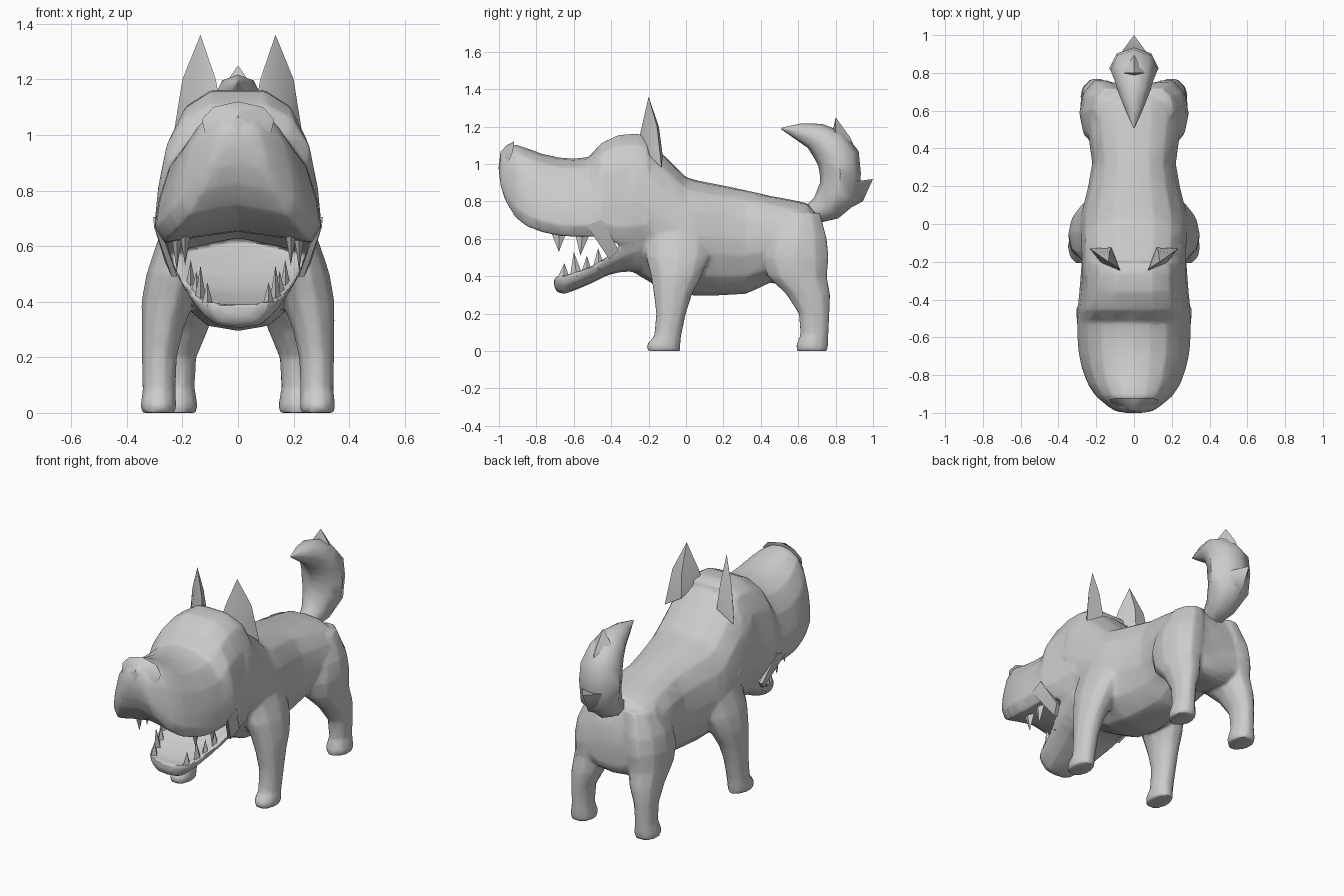
import bpy, bmesh, math

if "Cube" in bpy.data.objects:
    bpy.data.objects.remove(bpy.data.objects["Cube"])

grey = bpy.data.materials.new("plain grey")
grey.diffuse_color = (0.6, 0.6, 0.6, 1)
grey.use_nodes = True
grey.node_tree.nodes["Principled BSDF"].inputs["Base Color"].default_value = grey.diffuse_color


def select(objs):
    bpy.ops.object.select_all(action='DESELECT')
    for ob in objs:
        ob.select_set(True)
    bpy.context.view_layer.objects.active = objs[0]


def finish(name, bm, angle=50):
    bmesh.ops.recalc_face_normals(bm, faces=bm.faces)
    me = bpy.data.meshes.new(name)
    bm.to_mesh(me)
    bm.free()
    me.materials.append(grey)
    ob = bpy.data.objects.new(name, me)
    bpy.context.collection.objects.link(ob)
    select([ob])
    bpy.ops.object.shade_smooth_by_angle(angle=math.radians(angle))
    return ob


def loft(name, rings, angle=50):
    """Skin a list of equally long point rings and cap both ends."""
    bm = bmesh.new()
    vs = [[bm.verts.new(p) for p in r] for r in rings]
    n = len(vs[0])
    for a, b in zip(vs, vs[1:]):
        for i in range(n):
            j = (i + 1) % n
            bm.faces.new((a[i], a[j], b[j], b[i]))
    bm.faces.new(vs[0])
    bm.faces.new(vs[-1])
    return finish(name, bm, angle)


def hull(name, points, angle=30):
    bm = bmesh.new()
    for p in points:
        bm.verts.new(p)
    bmesh.ops.convex_hull(bm, input=bm.verts)
    bmesh.ops.delete(bm, geom=[v for v in bm.verts if not v.link_faces], context='VERTS')
    return finish(name, bm, angle)


def section(y, bottom, top, half, shape):
    """Mirror a half outline of (width, height) fractions into a ring at y."""
    right = [(w * half, y, bottom + h * (top - bottom)) for w, h in shape]
    left = [(-x, yy, z) for x, yy, z in right[-2:0:-1]]
    return right + left


def leg(name, side, stations):
    return loft(name, [[(side * (cx + rx * math.cos(a)), cy + ry * math.sin(a), z)
                        for a in [math.tau * k / 10 for k in range(10)]]
                       for z, cx, cy, rx, ry in stations])


def tooth(name, x, y0, y1, base, tip_y, tip_z):
    m = (y0 + y1) / 2
    hull(name, [(x, y0, base), (x, y1, base), (x - .022, m, base), (x + .022, m, base),
                (x, tip_y, tip_z)])


# trunk, neck and throat
BARREL = [(0, 0), (.4, .03), (.76, .17), (.96, .37), (1, .52),
          (.92, .74), (.70, .90), (.37, .985), (0, 1)]
trunk = [(.75, .40, .55, .16), (.735, .36, .64, .20), (.70, .33, .73, .235),
         (.65, .325, .79, .25), (.55, .345, .812, .25), (.45, .365, .83, .24),
         (.32, .305, .86, .222), (.2, .298, .885, .243), (.05, .295, .915, .28),
         (0, .305, .93, .283), (-.1, .32, 1.03, .278), (-.18, .36, 1.105, .277),
         (-.28, .42, 1.155, .278)]
body = [loft("trunk", [section(*s, BARREL) for s in trunk])]

# skull and upper muzzle, low wide lips
SKULL = [(0, .10), (.5, .05), (.88, 0), (1, .15), (.96, .4),
         (.86, .7), (.66, .9), (.34, 1), (0, 1)]
MUZZLE = [(0, .10), (.5, .05), (.88, 0), (1, .14), (.95, .37),
          (.82, .66), (.58, .88), (.29, .975), (0, 1)]
skull = [(-.2, .60, 1.14, .278), (-.26, .58, 1.162, .282), (-.36, .57, 1.155, .29),
         (-.455, .61, 1.11, .30)]
muzzle = [(-.52, .61, 1.037, .30), (-.60, .61, 1.03, .30), (-.68, .615, 1.035, .295),
          (-.77, .635, 1.055, .275), (-.85, .665, 1.085, .245), (-.91, .71, 1.105, .205),
          (-.965, .80, 1.08, .14), (-.99, .88, 1.05, .10), (-1.0, .95, 1.0, .05)]
body.append(loft("upper_head", [section(*s, SKULL) for s in skull] +
                 [section(*s, MUZZLE) for s in muzzle]))

# lower jaw with a nearly flat, rising floor
JAW = [(0, 0), (.55, .08), (.88, .5), (1, 1), (.85, 1), (.72, .87), (0, .84)]
jaw = [(-.24, .42, .66, .265), (-.30, .425, .62, .258), (-.36, .42, .56, .245),
       (-.42, .405, .505, .225), (-.5, .365, .455, .193), (-.58, .33, .425, .168),
       (-.65, .305, .405, .143), (-.69, .315, .405, .115), (-.705, .345, .395, .07)]
body.append(loft("lower_jaw", [section(*s, JAW) for s in jaw], 40))

# legs: (z, centre x, centre y, radius x, radius y)
FRONT = [(0, .286, -.12, .062, .092), (.035, .286, -.12, .065, .093),
         (.08, .284, -.098, .060, .074), (.2, .283, -.08, .064, .082),
         (.3, .272, -.07, .076, .105), (.4, .253, -.052, .095, .14),
         (.5, .23, -.045, .10, .175), (.62, .19, -.04, .10, .18),
         (.78, .13, -.05, .09, .12)]
HIND = [(0, .215, .675, .068, .086), (.035, .215, .675, .07, .088),
        (.09, .214, .687, .058, .077), (.2, .212, .685, .063, .085),
        (.3, .195, .655, .088, .12), (.4, .18, .595, .107, .165),
        (.5, .175, .585, .115, .185), (.6, .16, .59, .115, .17), (.74, .12, .61, .09, .11)]
for s, word in ((1, "right"), (-1, "left")):
    body.append(leg(word + "_front_leg", s, FRONT))
    body.append(leg(word + "_hind_leg", s, HIND))

# fuse trunk, head, jaw and legs into one skin
select(body)
bpy.ops.object.join()
skin = bpy.context.object
skin.name = "body"
for mod in list(skin.modifiers):
    skin.modifiers.remove(mod)
mod = skin.modifiers.new("fuse", 'REMESH')
mod.mode, mod.voxel_size = 'VOXEL', 0.011
mod = skin.modifiers.new("soften", 'SMOOTH')
mod.factor, mod.iterations = 0.5, 4
skin.modifiers.new("simplify", 'DECIMATE').ratio = 0.08
for name in ("fuse", "soften", "simplify"):
    bpy.ops.object.modifier_apply(modifier=name)
bpy.ops.object.shade_smooth_by_angle(angle=math.radians(50))

# nose pad
hull("nose", [(0, -.92, 1.12), (0, -1.003, .97), (0, -.992, 1.065), (0, -.96, 1.10)] +
     [(s * x, y, z) for s in (1, -1)
      for x, y, z in [(.13, -.93, 1.055), (.12, -.95, 1.01), (.09, -.92, 1.10), (.06, -.985, 1.03)]])

# tail curling over the back: (y, z, half thickness, half width, tilt)
tail_path = [(.68, .73, .06, .06, 135), (.75, .765, .085, .085, 140),
             (.82, .85, .115, .12, 155), (.825, .95, .11, .13, 180),
             (.815, 1.03, .115, .125, 200), (.765, 1.10, .105, .105, 222),
             (.69, 1.15, .075, .08, 240), (.6, 1.175, .045, .045, 250),
             (.51, 1.19, .004, .004, 255)]
rings = []
for y, z, thick, wide, tilt in tail_path:
    t = math.radians(tilt)
    rings.append([(wide * math.sin(a), y - math.cos(t) * thick * math.cos(a),
                   z - math.sin(t) * thick * math.cos(a))
                  for a in [math.tau * k / 8 for k in range(8)]])
loft("tail", rings)

# fur spikes on the tail
for name, tip, base in [
        ("upper_tail_tuft", (0, .80, 1.25),
         [(.09, .80, 1.12), (-.09, .80, 1.12), (0, .88, 1.14), (0, .925, 1.03), (0, .77, 1.10)]),
        ("lower_tail_tuft", (0, 1.0, .92),
         [(.11, .85, .90), (-.11, .85, .90), (0, .94, .88), (0, .945, .80), (0, .71, .68),
          (.06, .76, .73), (-.06, .76, .73)])]:
    hull(name, [tip] + base, 60)

for s, word in ((1, "right"), (-1, "left")):
    # ear blade, angled back and running down into the neck
    hull(word + "_ear", [(s * x, y, z) for x, y, z in [
        (.135, -.2, 1.36), (.07, -.25, 1.14), (.08, -.235, 1.2), (.2, -.155, 1.2),
        (.215, -.15, 1.08), (.235, -.13, .98), (.13, -.145, 1.2), (.12, -.125, 1.05),
        (.17, -.21, 1.06)]], 45)

    # skin strap at the mouth corner
    hull(word + "_mouth_corner", [(s * (x - d), y, z) for d in (0, .02) for x, y, z in [
        (.302, -.53, .67), (.305, -.45, .705), (.262, -.36, .54), (.238, -.41, .49)]])

    # teeth
    for i, (x, *rest) in enumerate([(.19, -.73, -.63, .66, -.68, .53),
                                    (.22, -.60, -.50, .66, -.565, .51)]):
        tooth(f"{word}_upper_tooth_{i}", s * x, *rest)
    for i, (x, *rest) in enumerate([(.11, -.69, -.62, .385, -.65, .47),
                                    (.135, -.62, -.55, .40, -.60, .53),
                                    (.15, -.56, -.50, .42, -.53, .51),
                                    (.17, -.50, -.43, .44, -.47, .55)]):
        tooth(f"{word}_lower_tooth_{i}", s * x, *rest)
